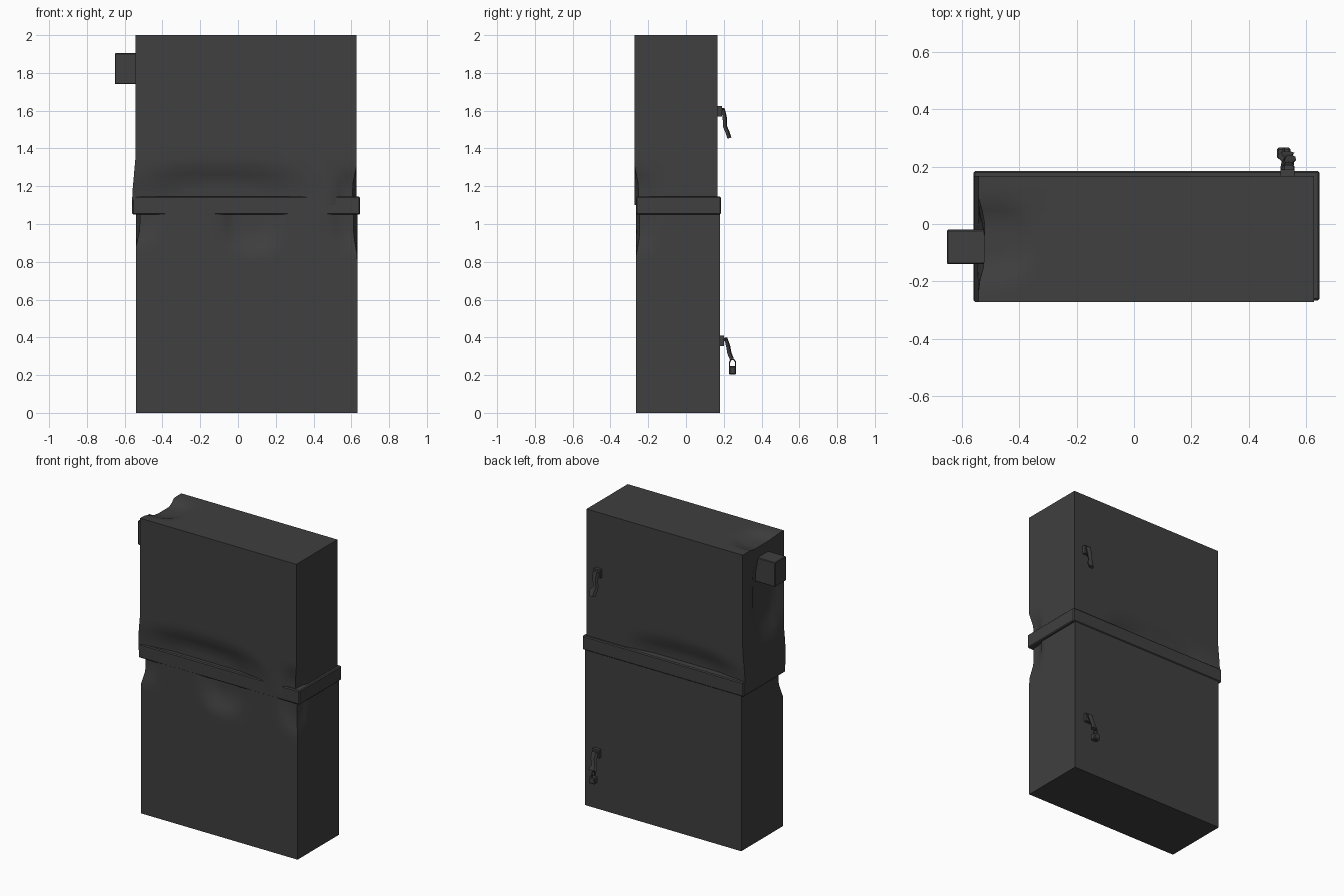
import bpy, bmesh
from mathutils import Vector, Matrix

if "Cube" in bpy.data.objects:
    bpy.data.objects.remove(bpy.data.objects["Cube"])

dark = bpy.data.materials.new("dark_metal")
dark.diffuse_color = (0.05, 0.05, 0.05, 1)
dark.use_nodes = True
dark.node_tree.nodes["Principled BSDF"].inputs["Base Color"].default_value = dark.diffuse_color


def finish(bm, name, angle=0.6):
    bmesh.ops.recalc_face_normals(bm, faces=bm.faces)
    me = bpy.data.meshes.new(name)
    bm.to_mesh(me)
    bm.free()
    ob = bpy.data.objects.new(name, me)
    bpy.context.collection.objects.link(ob)
    me.materials.append(dark)
    bpy.ops.object.select_all(action='DESELECT')
    bpy.context.view_layer.objects.active = ob
    ob.select_set(True)
    bpy.ops.object.shade_smooth_by_angle(angle=angle)
    return ob


def add_box(bm, lo, hi, rot=None):
    lo, hi = Vector(lo), Vector(hi)
    m = Matrix.Translation((lo + hi) / 2) @ (rot or Matrix()) @ Matrix.Diagonal((*(hi - lo), 1))
    return bmesh.ops.create_cube(bm, size=1, matrix=m)


def box(name, lo, hi, bevel=0):
    bm = bmesh.new()
    add_box(bm, lo, hi)
    if bevel:
        bmesh.ops.bevel(bm, geom=bm.edges[:], offset=bevel, segments=1, affect='EDGES')
    return finish(bm, name)


def dented_box(name, lo, hi, dents, step=0.04):
    """Box cut into a grid, then pushed in by plateau-shaped dents."""
    bm = bmesh.new()
    add_box(bm, lo, hi)
    for axis in range(3):
        n = max(2, round((hi[axis] - lo[axis]) / step))
        no = Vector([float(i == axis) for i in range(3)])
        for i in range(1, n):
            co = no * (lo[axis] + (hi[axis] - lo[axis]) * i / n)
            bmesh.ops.bisect_plane(bm, geom=bm.verts[:] + bm.edges[:] + bm.faces[:],
                                   plane_co=co, plane_no=no)
    for v in bm.verts:
        p = v.co.copy()
        for centre, radius, push in dents:
            d = sum(abs((p[k] - centre[k]) / radius[k]) ** 3 for k in range(3)) ** (1 / 3)
            v.co += Vector(push) * min(1, max(0, (1 - d) * 2.2))
    return finish(bm, name)


# Lower cabinet, buckled under the belt
dented_box("lower_cabinet", (-0.54, -0.265, 0), (0.632, 0.18, 1.08), [
    ((0.07, -0.265, 1.08), (0.17, 0.1, 0.25), (0, 0.035, 0)),
    ((-0.54, -0.265, 1.08), (0.13, 0.12, 0.2), (0.02, 0.02, 0)),
    ((0.632, -0.265, 1.08), (0.14, 0.12, 0.25), (-0.02, 0.02, 0)),
])

# Upper cabinet, crushed above the belt and around the side box
upper = dented_box("upper_cabinet", (-0.542, -0.272, 1.1), (0.627, 0.168, 2.0), [
    ((-0.08, -0.272, 1.1), (0.5, 0.1, 0.22), (0, 0.035, 0)),
    ((-0.1, 0.168, 1.1), (0.45, 0.1, 0.18), (0, -0.03, 0)),
    ((0.627, -0.272, 1.1), (0.12, 0.12, 0.2), (-0.02, 0.02, 0)),
    ((-0.542, -0.1, 1.65), (0.12, 0.17, 0.32), (0.04, 0, 0)),
    ((-0.542, -0.06, 2.0), (0.2, 0.15, 0.1), (0.02, 0, -0.025)),
])
# Lower left corner flares towards the belt
for v in upper.data.vertices:
    if v.co.x < -0.5 and v.co.z < 1.36:
        v.co.x -= 0.018 * min(1, (1.36 - v.co.z) / 0.2)

# Belt and side box
box("belt", (-0.56, -0.266, 1.05), (0.647, 0.185, 1.145), 0.006)
box("side_box", (-0.652, -0.14, 1.74), (-0.48, -0.02, 1.905), 0.004)


def swing_handle(name, base, pts, widths, thick=0.022):
    """Flat bent lever lofted along a (y, z) path with a mounting plate."""
    bm = bmesh.new()
    x0, y0, z0 = base
    add_box(bm, (x0 - 0.025, y0 - 0.012, z0 - 0.03), (x0 + 0.025, y0 + 0.012, z0 + 0.025))
    rings = []
    for i, (x, y, z) in enumerate(pts):
        a, b = pts[max(i - 1, 0)], pts[min(i + 1, len(pts) - 1)]
        t = Vector((0, b[1] - a[1], b[2] - a[2])).normalized()
        n = Vector((0, -t.z, t.y)) * thick / 2
        c, w = Vector((x, y, z)), Vector((widths[i] / 2, 0, 0))
        rings.append([bm.verts.new(c + p) for p in
                      (w + n * .5, w * .5 + n, -w * .5 + n, -w - n * .5, -w * .5 - n, w * .5 - n)])
    for r, s in zip(rings, rings[1:]):
        for k in range(6):
            bm.faces.new((r[k], r[k - 1], s[k - 1], s[k]))
    bm.faces.new(rings[0])
    bm.faces.new(rings[-1])
    return finish(bm, name)


swing_handle("upper_handle", (0.535, 0.178, 1.6),
             [(0.535, 0.17, 1.605), (0.535, 0.197, 1.605), (0.537, 0.205, 1.565),
              (0.53, 0.207, 1.515), (0.54, 0.218, 1.49), (0.542, 0.23, 1.455)],
             [0.04, 0.045, 0.035, 0.03, 0.05, 0.04])
swing_handle("lower_handle", (0.535, 0.19, 0.385),
             [(0.535, 0.18, 0.385), (0.535, 0.212, 0.39), (0.535, 0.223, 0.355),
              (0.525, 0.23, 0.315), (0.53, 0.243, 0.285)],
             [0.04, 0.045, 0.04, 0.035, 0.06])

# Padlock hanging from the lower handle
box("padlock_body", (0.498, 0.227, 0.203), (0.546, 0.266, 0.248), 0.006)
cu = bpy.data.curves.new("padlock_shackle", 'CURVE')
cu.dimensions = '3D'
cu.bevel_depth = 0.004
cu.bevel_resolution = 1
path = [(0.23, 0.24), (0.231, 0.27), (0.24, 0.283), (0.253, 0.283), (0.262, 0.27), (0.262, 0.24)]
sp = cu.splines.new('POLY')
sp.points.add(len(path) - 1)
for p, (y, z) in zip(sp.points, path):
    p.co = (0.522, y, z, 1)
cu.materials.append(dark)
bpy.context.collection.objects.link(bpy.data.objects.new("padlock_shackle", cu))
